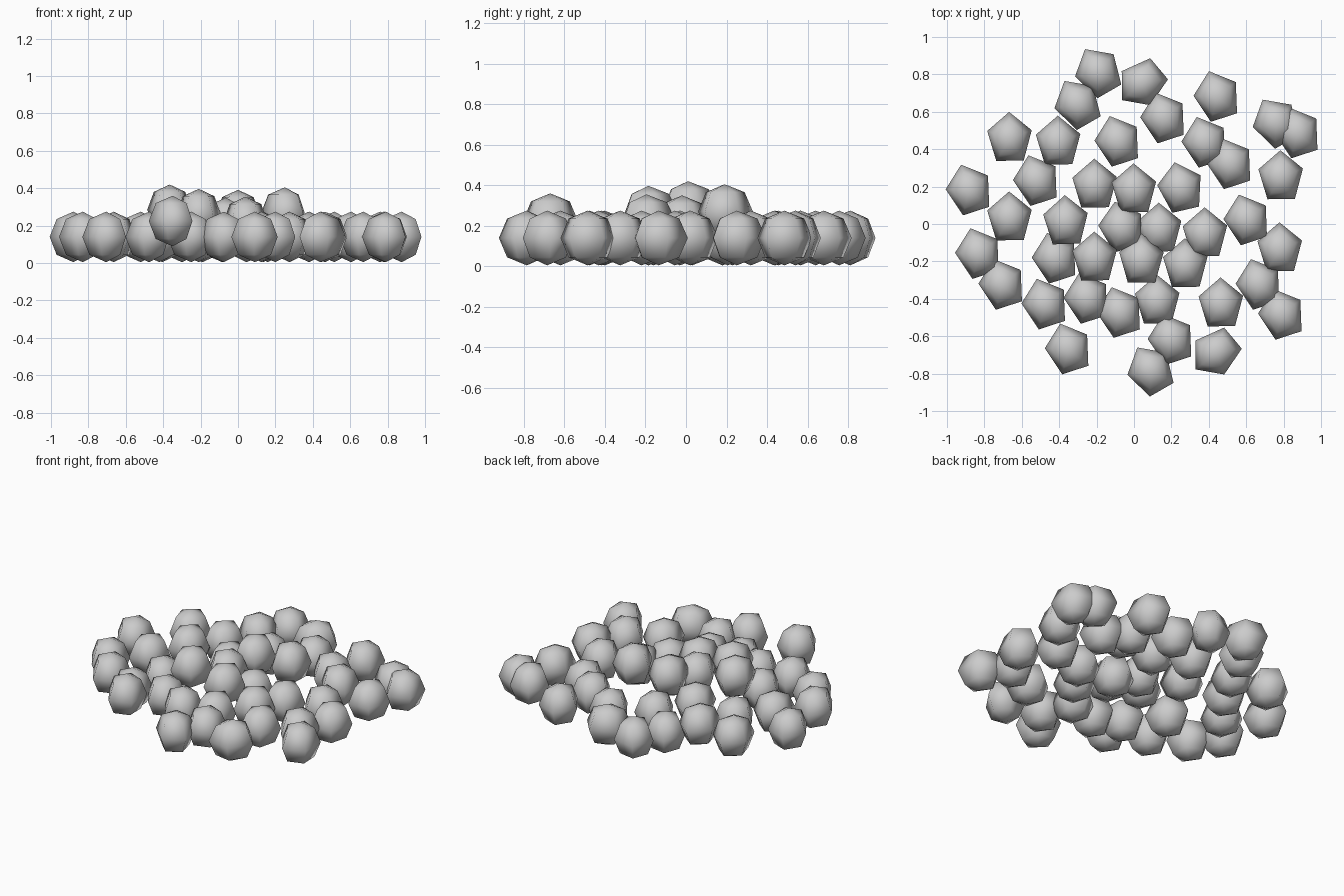
import bpy, bmesh
from math import sin, cos, pi, radians

if "Cube" in bpy.data.objects:
    bpy.data.objects.remove(bpy.data.objects["Cube"])

RX, RY, RZ = 0.125, 0.144, 0.135   # pebble half sizes (long axis is local y)
FLOOR_Z = 0.14


def pebble_mesh():
    """Five-sided, four-ring smooth ellipsoid with a vertex pointing along +y."""
    bm = bmesh.new()
    top = bm.verts.new((0, 0, RZ))
    bottom = bm.verts.new((0, 0, -RZ))
    rings = []
    for lat in (pi / 4, 0, -pi / 4):
        rings.append([bm.verts.new((RX * cos(lat) * cos(pi / 2 + i * 2 * pi / 5),
                                    RY * cos(lat) * sin(pi / 2 + i * 2 * pi / 5),
                                    RZ * sin(lat))) for i in range(5)])
    for i in range(5):
        j = (i + 1) % 5
        bm.faces.new((top, rings[0][i], rings[0][j]))
        bm.faces.new((bottom, rings[2][j], rings[2][i]))
        for a, b in zip(rings, rings[1:]):
            bm.faces.new((a[i], b[i], b[j], a[j]))
    for f in bm.faces:
        f.smooth = True
    mesh = bpy.data.meshes.new("pebble")
    bm.to_mesh(mesh)
    bm.free()
    return mesh


MESH = pebble_mesh()


def scatter(name, spots, turn, z=FLOOR_Z):
    for n, (x, y) in enumerate(spots, 1):
        ob = bpy.data.objects.new(f"{name}_{n}", MESH)
        ob.location = (x, y, z)
        ob.rotation_euler[2] = radians(turn)
        bpy.context.collection.objects.link(ob)


# pebbles on the ground, pointing straight back
scatter("straight_pebble", [
    (.785, .25), (-.405, .435), (-.665, .455), (-.21, .205), (-.665, .03),
    (.135, -.03), (.38, -.055), (.78, -.135), (.465, -.43), (.125, -.415),
    (.275, -.22)], 1)

# pebbles on the ground, turned a little
scatter("turned_pebble", [
    (.16, .565), (.445, .68), (.38, .435), (.515, .32), (-.085, .44),
    (-.88, .18), (-.52, .23), (.605, .02), (.67, -.325), (.79, -.485),
    (.2, -.62), (-.475, -.43), (-.075, -.475), (-.25, -.4), (-.42, -.185),
    (-.705, -.325), (-.83, -.16), (.875, .485)], 18)

# pebbles on the ground, turned further
scatter("askew_pebble", [(-.3, .64), (.76, .54), (-.19, .81), (.09, -.785)], 30)
scatter("reversed_pebble", [(.045, .755), (.44, -.685)], 130)

# pebbles resting higher on the heap
scatter("raised_front_pebble", [(-.35, -.67)], 18, .225)
scatter("raised_left_pebble", [(-.365, .01)], 2, .285)
scatter("raised_inner_pebble", [(-.21, -.185)], 1, .262)
scatter("raised_right_pebble", [(.25, .19)], 13, .27)
scatter("raised_back_pebble", [(0, .18)], 1, .257)
scatter("raised_middle_pebble", [(-.065, -.02)], 15, .215)
scatter("raised_centre_pebble", [(.04, -.195)], 0, .22)
